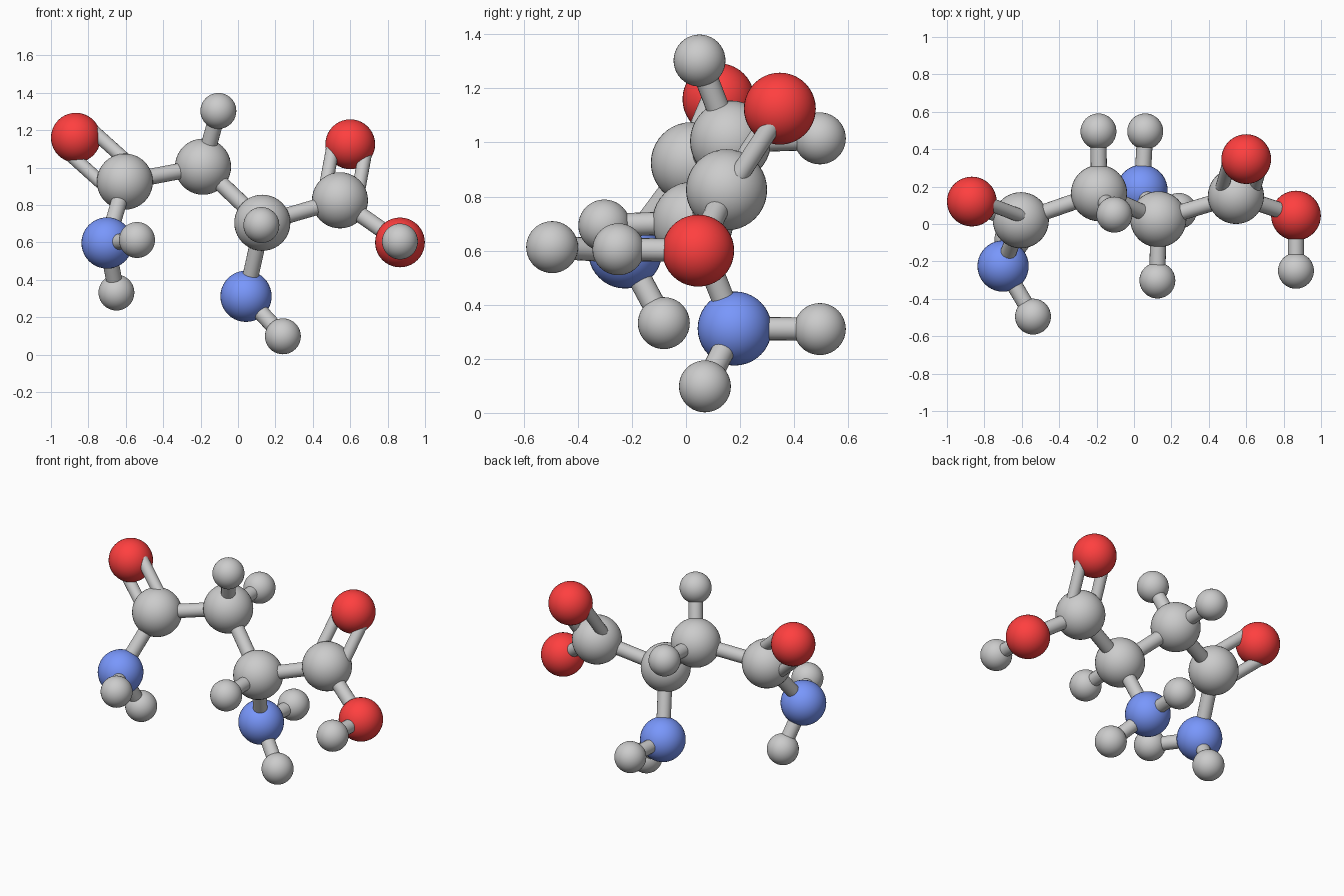
import bpy
from mathutils import Vector
from math import radians

if "Cube" in bpy.data.objects:
    bpy.data.objects.remove(bpy.data.objects["Cube"])


def paint(name, rgb):
    m = bpy.data.materials.new(name)
    m.diffuse_color = (*rgb, 1)
    m.use_nodes = True
    m.node_tree.nodes["Principled BSDF"].inputs["Base Color"].default_value = m.diffuse_color
    return m


# element: (plain name, radius, material)
KINDS = {
    "C": ("carbon", 0.15, None),
    "H": ("hydrogen", 0.096, None),
    "O": ("oxygen", 0.133, paint("red", (1.0, 0.05, 0.05))),
    "N": ("nitrogen", 0.137, paint("blue", (0.19, 0.31, 0.97))),
}

ATOMS = {
    # backbone, left to right
    "C1": (-0.605, 0.02, 0.925), "C2": (-0.187, 0.165, 1.005),
    "C3": (0.13, 0.025, 0.705), "C4": (0.545, 0.15, 0.825),
    # oxygens and nitrogens
    "O1": (-0.867, 0.12, 1.16), "O2": (0.60, 0.347, 1.125),
    "O3": (0.866, 0.045, 0.60),
    "N1": (-0.70, -0.225, 0.597), "N2": (0.043, 0.18, 0.312),
    # hydrogens
    "H1": (-0.54, -0.495, 0.613), "H2": (-0.65, -0.082, 0.332),
    "H3": (-0.105, 0.05, 1.303), "H4": (-0.19, 0.495, 1.015),
    "H5": (0.125, -0.302, 0.693), "H6": (0.24, 0.07, 0.098),
    "H7": (0.06, 0.495, 0.31), "H8": (0.866, -0.25, 0.605),
}
SINGLE = ("C1-C2 C2-C3 C3-C4 C1-N1 C3-N2 C4-O3 N1-H1 N1-H2 "
          "C2-H3 C2-H4 C3-H5 N2-H6 N2-H7 O3-H8").split()
DOUBLE = ["C1-O1", "C4-O2"]


def rod(name, a, b, radius):
    d = b - a
    bpy.ops.mesh.primitive_cylinder_add(vertices=20, radius=radius,
                                        depth=d.length, location=(a + b) / 2,
                                        rotation=d.to_track_quat("Z", "Y").to_euler())
    bpy.context.object.name = name
    bpy.ops.object.shade_smooth_by_angle(angle=radians(40))


# atoms
for key, pos in ATOMS.items():
    kind, radius, mat = KINDS[key[0]]
    bpy.ops.mesh.primitive_uv_sphere_add(segments=40, ring_count=20,
                                         radius=radius, location=pos)
    ob = bpy.context.object
    ob.name = f"{kind}_{key[1]}"
    if mat:
        ob.data.materials.append(mat)
    bpy.ops.object.shade_smooth()

# single bonds
for pair in SINGLE:
    a, b = (Vector(ATOMS[k]) for k in pair.split("-"))
    rod("single_bond", a, b, 0.043)

# double bonds: two thinner rods side by side
for pair in DOUBLE:
    a, b = (Vector(ATOMS[k]) for k in pair.split("-"))
    side = (b - a).cross(Vector((0, 1, 0))).normalized() * 0.088
    for s in (-1, 1):
        rod("double_bond", a + side * s, b + side * s, 0.036)
